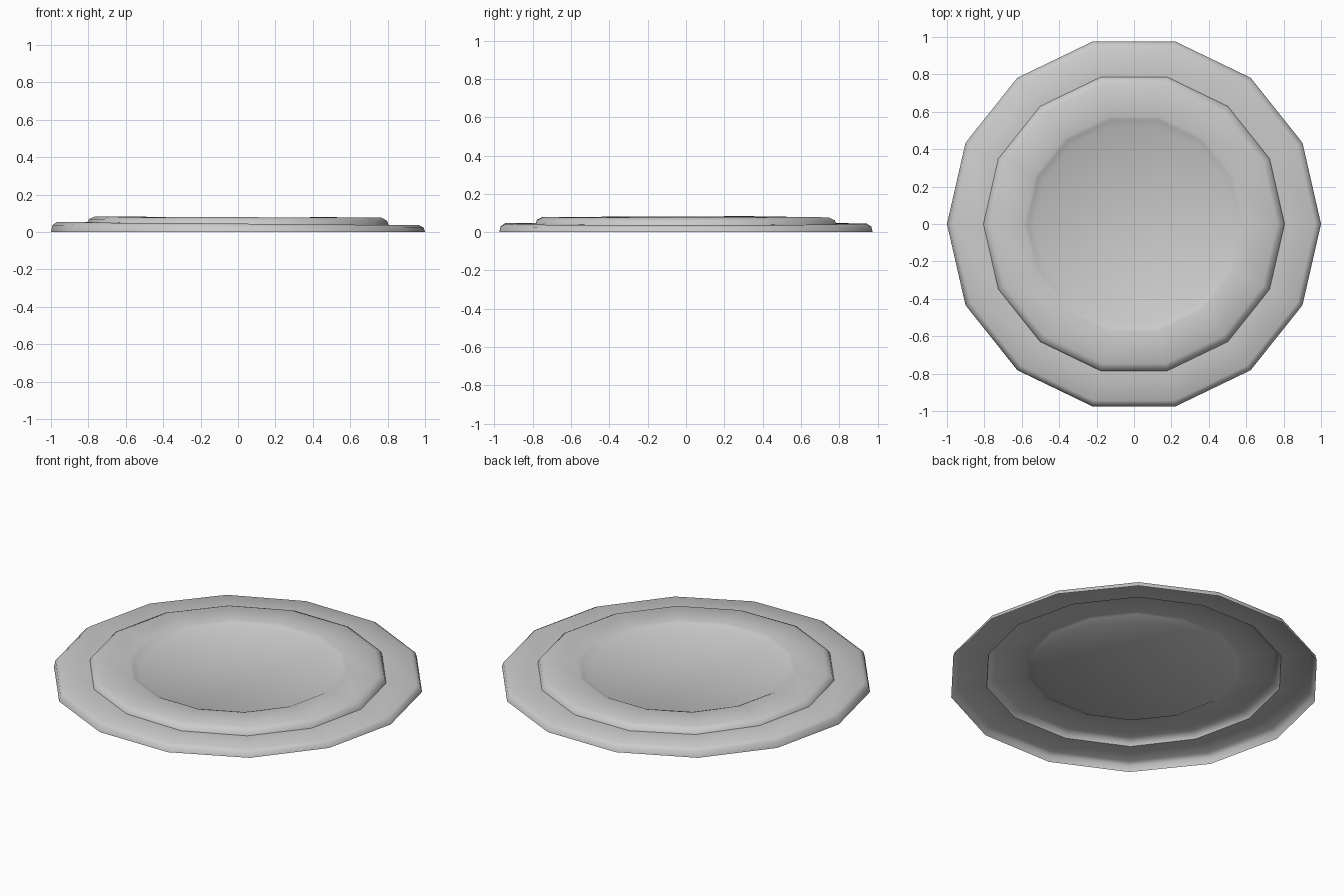
import bpy, bmesh, math, random

if "Cube" in bpy.data.objects:
    bpy.data.objects.remove(bpy.data.objects["Cube"])

random.seed(4)
SIDES = 14

# Radial profile from the outer edge inwards: radius, height, unevenness, tilt
PROFILE = [
    (1.000, 0.000, 0.000, 0.000),   # open bottom edge
    (0.992, 0.030, 0.002, 0.005),   # outer wall
    (0.968, 0.045, 0.003, 0.007),   # rounded shoulder
    (0.805, 0.045, 0.004, 0.005),   # lower ledge
    (0.797, 0.064, 0.003, 0.003),   # step wall
    (0.765, 0.080, 0.004, 0.000),   # step shoulder
    (0.590, 0.079, 0.004, 0.000),   # raised band
    (0.570, 0.072, 0.002, 0.000),   # lip of the recess
    (0.535, 0.053, 0.000, 0.000),   # recess floor edge
]

bm = bmesh.new()
rings = []
wave = [random.uniform(-1, 1) for _ in range(SIDES)]
for r, z, rough, tilt in PROFILE:
    ring = []
    for i in range(SIDES):
        a = 2 * math.pi * i / SIDES
        h = z + rough * wave[i] - tilt * math.cos(a)
        ring.append(bm.verts.new((r * math.cos(a), r * math.sin(a), h)))
    rings.append(ring)

# Bands between neighbouring rings
for outer, inner in zip(rings, rings[1:]):
    for i in range(SIDES):
        j = (i + 1) % SIDES
        bm.faces.new((outer[i], outer[j], inner[j], inner[i]))

# Flat centre
bm.faces.new(rings[-1])

mesh = bpy.data.meshes.new("stepped_disc")
bm.to_mesh(mesh)
bm.free()
disc = bpy.data.objects.new("stepped_disc", mesh)
bpy.context.collection.objects.link(disc)

# Smooth shading with the steep steps kept crisp
bpy.context.view_layer.objects.active = disc
disc.select_set(True)
bpy.ops.object.shade_smooth_by_angle(angle=math.radians(50))
